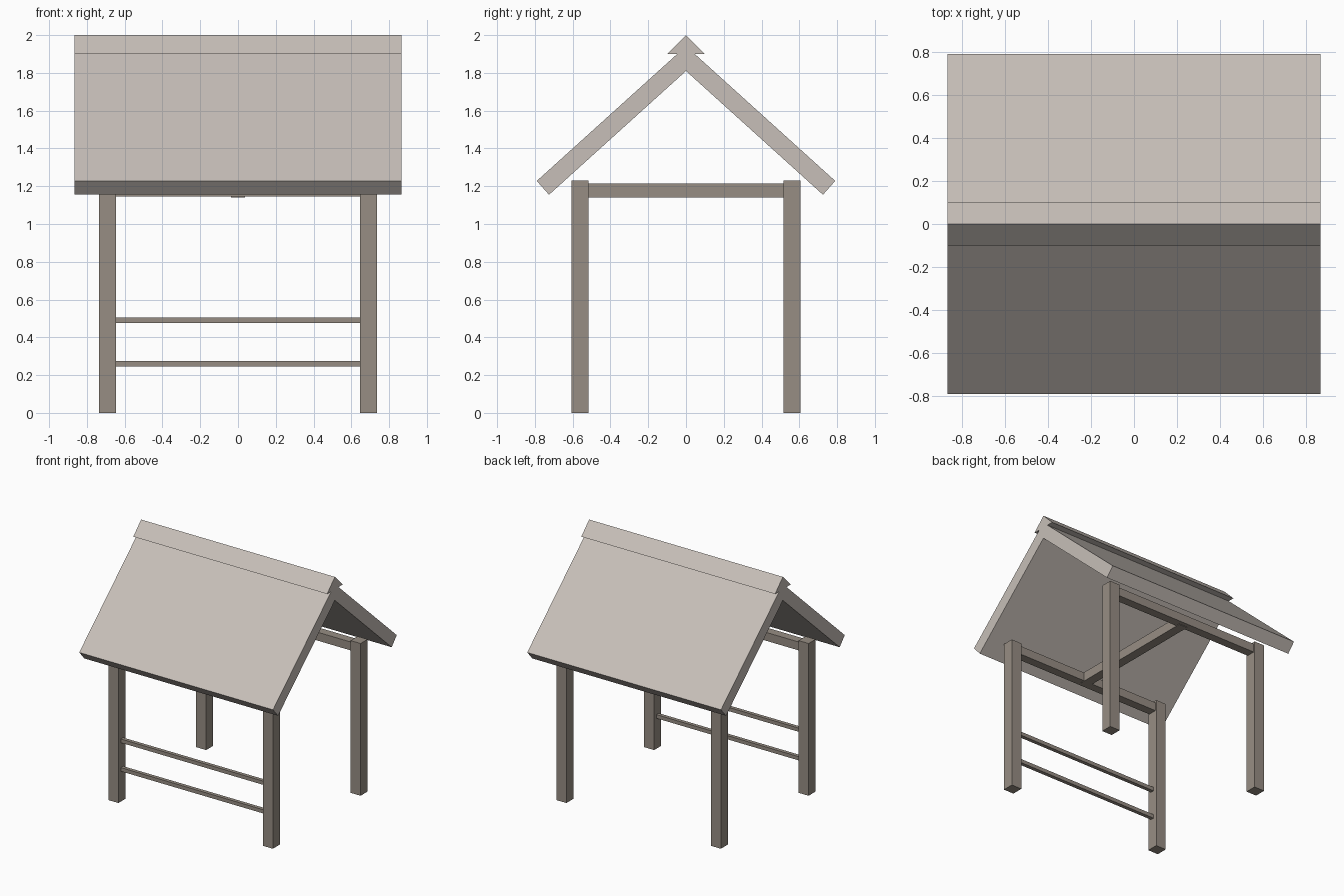
import bpy

cube = bpy.data.objects.get("Cube")
if cube:
    bpy.data.objects.remove(cube, do_unlink=True)


def make_material(name, color):
    mat = bpy.data.materials.new(name)
    mat.use_nodes = True
    mat.diffuse_color = color
    mat.node_tree.nodes["Principled BSDF"].inputs["Base Color"].default_value = color
    return mat


pale_wood = make_material("pale roof wood", (0.57, 0.52, 0.48, 1))
grey_wood = make_material("grey brown wood", (0.31, 0.27, 0.23, 1))


def prism(name, profile, half_length, mat):
    """Extrude a (y, z) profile along x, centred on x = 0."""
    n = len(profile)
    verts = [(x, y, z) for x in (-half_length, half_length) for y, z in profile]
    faces = [tuple(reversed(range(n))), tuple(range(n, 2 * n))]
    faces += [(i, (i + 1) % n, (i + 1) % n + n, i + n) for i in range(n)]
    mesh = bpy.data.meshes.new(name)
    mesh.from_pydata(verts, [], faces)
    mesh.materials.append(mat)
    obj = bpy.data.objects.new(name, mesh)
    bpy.context.collection.objects.link(obj)
    return obj


def beam(name, center, size):
    """Square-cut timber."""
    hy, hz = size[1] / 2, size[2] / 2
    obj = prism(name, [(-hy, -hz), (hy, -hz), (hy, hz), (-hy, hz)], size[0] / 2, grey_wood)
    obj.location = center
    return obj


POST_X, POST_Y, POST_W, POST_H = 0.69, 0.56, 0.09, 1.23
SPAN = 2 * POST_X - POST_W

# Corner posts and long top beams
for depth, sy in (("front", -1), ("back", 1)):
    for side, sx in (("right", -1), ("left", 1)):
        beam(f"{depth}_{side}_post", (sx * POST_X, sy * POST_Y, POST_H / 2),
             (POST_W, POST_W, POST_H))
    beam(f"{depth}_top_beam", (0, sy * POST_Y, 1.179), (SPAN, 0.07, 0.068))

# Tie beam across the middle
beam("middle_tie_beam", (0, 0, 1.178), (0.075, 2 * POST_Y, 0.074))

# Thin front rails
for name, z in (("lower", 0.26), ("upper", 0.491)):
    beam(f"{name}_front_rail", (0, -POST_Y, z), (SPAN, 0.03, 0.03))

# Gabled roof with square-cut eaves, and the ridge cap above it
ROOF_HALF = 0.866
prism("gable_roof", [(-0.725, 1.155), (0, 1.81), (0.725, 1.155),
                     (0.79, 1.228), (0, 1.942), (-0.79, 1.228)], ROOF_HALF, pale_wood)
prism("ridge_cap", [(-0.1, 1.9), (0.1, 1.9), (0, 2.0)], ROOF_HALF, pale_wood)
